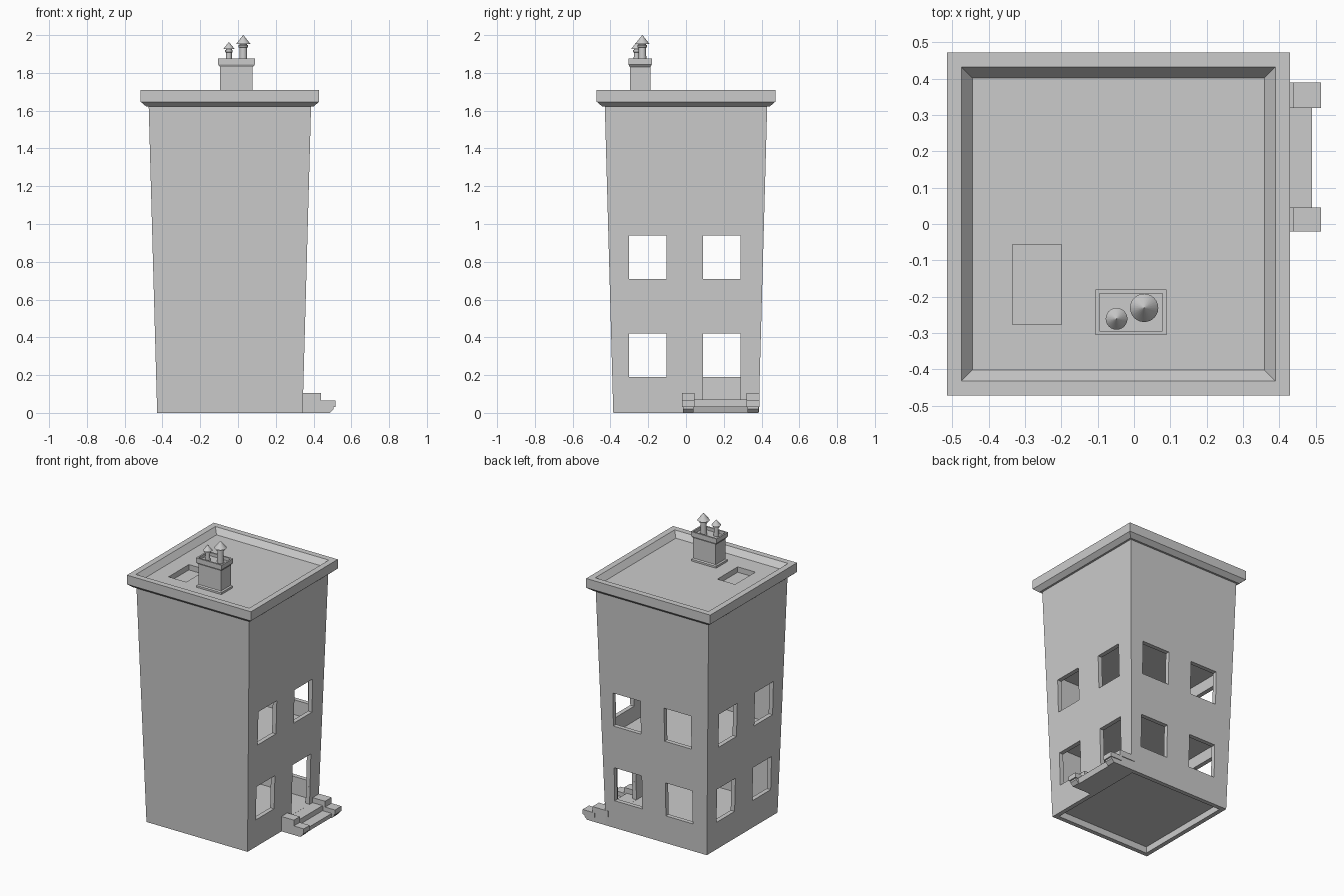
import bpy, bmesh, math

if "Cube" in bpy.data.objects:
    bpy.data.objects.remove(bpy.data.objects["Cube"])

CX = -0.043  # building axis is shifted to leave room for the steps


def add(name, bm, smooth=False):
    bmesh.ops.recalc_face_normals(bm, faces=bm.faces)
    me = bpy.data.meshes.new(name)
    bm.to_mesh(me)
    bm.free()
    ob = bpy.data.objects.new(name, me)
    bpy.context.collection.objects.link(ob)
    if smooth:
        bpy.ops.object.select_all(action='DESELECT')
        bpy.context.view_layer.objects.active = ob
        ob.select_set(True)
        bpy.ops.object.shade_smooth_by_angle(angle=math.radians(35))
    return ob


def loft(name, rings, n, smooth=False):
    """Skin a list of point rings and cap both ends."""
    bm = bmesh.new()
    rows = [[bm.verts.new(p) for p in r] for r in rings]
    for a, b in zip(rows, rows[1:]):
        for i in range(n):
            j = (i + 1) % n
            bm.faces.new((a[i], a[j], b[j], b[i]))
    bm.faces.new(rows[0][::-1])
    bm.faces.new(rows[-1])
    return add(name, bm, smooth)


def rect_loft(name, cx, cy, profile):
    """profile: (half x, half y, z) per ring"""
    return loft(name, [[(cx - hx, cy - hy, z), (cx + hx, cy - hy, z),
                        (cx + hx, cy + hy, z), (cx - hx, cy + hy, z)]
                       for hx, hy, z in profile], 4)


def turned(name, cx, cy, profile, n=24):
    """profile: (radius, z) per ring"""
    return loft(name, [[(cx + r * math.cos(2 * math.pi * i / n),
                         cy + r * math.sin(2 * math.pi * i / n), z)
                        for i in range(n)] for r, z in profile], n, True)


def box(name, x0, x1, y0, y1, z0, z1):
    hx, hy = (x1 - x0) / 2, (y1 - y0) / 2
    return rect_loft(name, x0 + hx, y0 + hy, [(hx, hy, z0), (hx, hy, z1)])


def prism_y(name, pts, y0, y1):
    """Extrude an x/z profile along y."""
    return loft(name, [[(x, y, z) for x, z in pts] for y in (y0, y1)], len(pts))


def cut(target, cutter):
    m = target.modifiers.new(cutter.name, 'BOOLEAN')
    m.operation, m.solver, m.object = 'DIFFERENCE', 'EXACT', cutter
    cutter.hide_render = True
    cutter.hide_set(True)


# tapered walls, hollowed into two storeys plus a recess underneath
def half(z):
    return 0.385 + 0.045 * z / 1.63


walls = rect_loft("walls", CX, 0, [(half(0), half(0), 0), (half(1.63), half(1.63), 1.63)])
for name, z0, z1 in (("base_recess", -0.05, 0.045), ("ground_room", 0.07, 0.5),
                     ("upper_room", 0.61, 1.02)):
    a, b = half(z0) - 0.03, half(z1) - 0.03
    cut(walls, rect_loft(name + "_cutter", CX, 0, [(a, a, z0), (b, b, z1)]))

# windows: through both side walls, and in the back wall
for z0, z1 in ((0.19, 0.42), (0.71, 0.94)):
    for y0, y1 in ((-0.303, -0.103), (0.09, 0.288)):
        cut(walls, box("side_window_cutter", -1, 1, y0, y1, z0, z1))
    for x0, x1 in ((-0.325, -0.12), (0.06, 0.27)):
        cut(walls, box("back_window_cutter", x0, x1, 0.25, 1, z0, z1))
cut(walls, box("door_cutter", 0.2, 1, 0.0905, 0.2875, 0.0705, 0.3))

# cornice with sunken roof and hatch
roof = rect_loft("cornice_roof", CX, 0, [
    (0.443, 0.443, 1.622), (0.4725, 0.4725, 1.647), (0.4725, 0.4725, 1.71),
    (0.432, 0.432, 1.71), (0.402, 0.402, 1.672)])
cut(roof, box("hatch_cutter", -0.335, -0.2, -0.277, -0.056, 1.635, 1.8))

# chimney stack with flared, hollowed cap
rect_loft("chimney", -0.008, -0.243, [
    (0.094, 0.061, 1.668), (0.094, 0.061, 1.685), (0.086, 0.054, 1.692),
    (0.086, 0.054, 1.83), (0.098, 0.0625, 1.845), (0.098, 0.0625, 1.875),
    (0.087, 0.052, 1.875), (0.087, 0.052, 1.853)])

# chimney pots with conical cowls
for name, x, y, r, ztop, h in (("large_pot", 0.028, -0.231, 0.039, 2.0, 0.048),
                               ("small_pot", -0.048, -0.261, 0.030, 1.963, 0.037)):
    e = ztop - h
    turned(name, x, y, [(r * 0.55, 1.85), (r * 0.5, e - 0.018), (r * 0.66, e - 0.016),
                        (r * 0.66, e - 0.006), (r * 0.5, e - 0.004), (r * 0.5, e + 0.004)])
    turned(name + "_cowl", x, y, [(r, e), (0.0008, ztop)])

# entrance steps
prism_y("steps", [(0.32, 0), (0.48, 0), (0.49, 0.035), (0.42, 0.035),
                  (0.42, 0.07), (0.32, 0.07)], 0.03, 0.335)

# stepped cheek walls either side, each with overhanging coping
for side, y0, y1 in (("near", -0.02, 0.045), ("far", 0.32, 0.39)):
    prism_y(side + "_cheek", [(0.32, 0), (0.485, 0), (0.505, 0.02), (0.505, 0.04),
                              (0.43, 0.04), (0.43, 0.075), (0.32, 0.075)],
            y0 + 0.005, y1 - 0.005)
    box(side + "_cheek_low_cap", 0.425, 0.515, y0, y1, 0.032, 0.065)
    box(side + "_cheek_high_cap", 0.32, 0.44, y0, y1, 0.064, 0.105)
